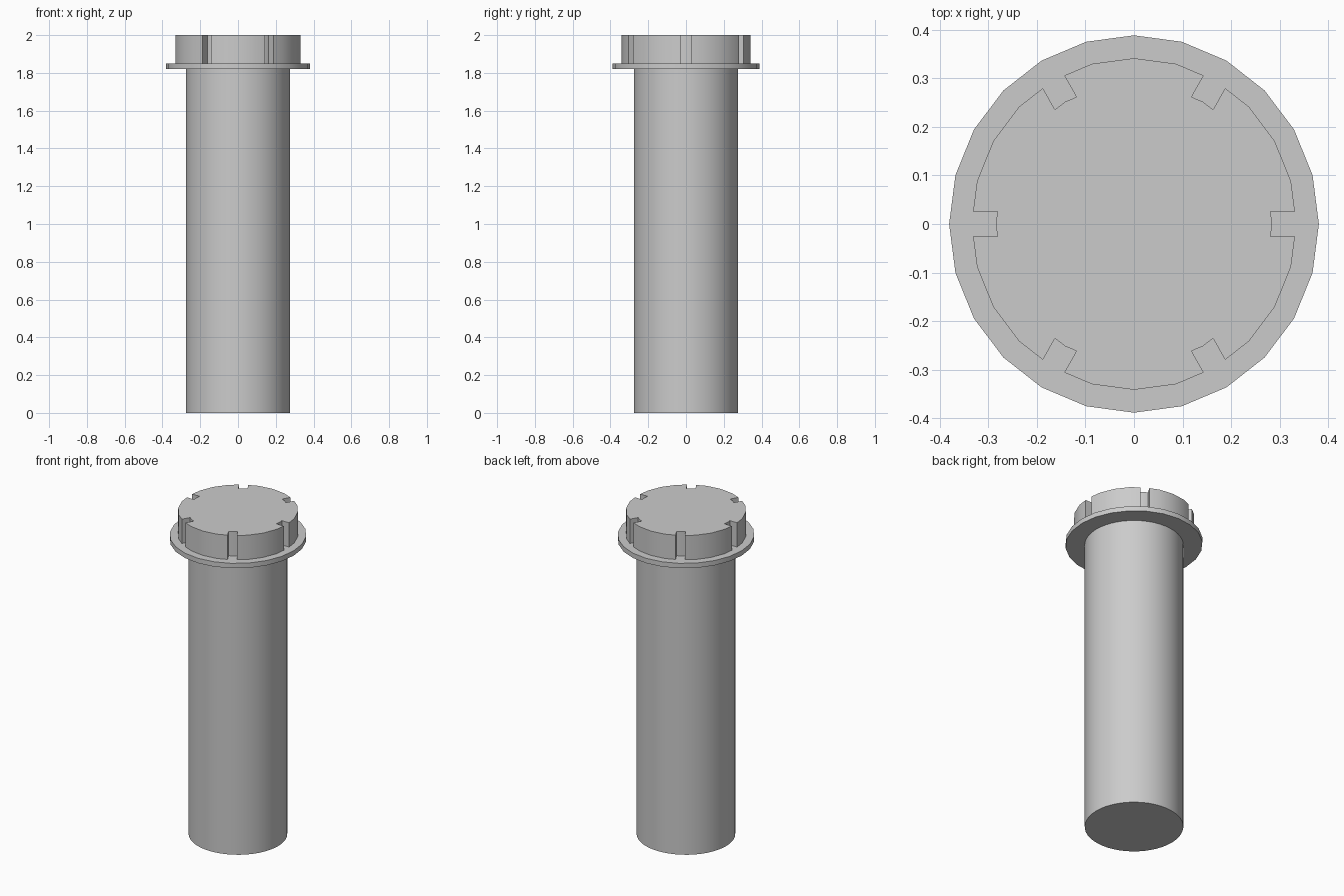
import bpy
import bmesh
from math import cos, sin, tan, pi, radians
from mathutils import Vector, Matrix

if "Cube" in bpy.data.objects:
    bpy.data.objects.remove(bpy.data.objects["Cube"], do_unlink=True)

grey = bpy.data.materials.new("plain grey")
grey.use_nodes = True
colour = (0.6, 0.6, 0.6, 1)
grey.diffuse_color = colour
grey.node_tree.nodes["Principled BSDF"].inputs["Base Color"].default_value = colour

SQUASH = 0.98  # the head is slightly narrower in x


def ring(radius, sides):
    return [(radius * cos(2 * pi * i / sides), radius * sin(2 * pi * i / sides))
            for i in range(sides)]


def slotted_ring(radius, floor_radius, half_width, slots=6):
    """Round outline of 24 sides with radial slots cut into the rim."""
    drop = half_width * tan(radians(7.5))
    outer, inner = radius - drop, floor_radius - drop
    sector = [(outer, -half_width), (inner, -half_width), (floor_radius, 0),
              (inner, half_width), (outer, half_width)]
    sector += [(radius * cos(radians(a)), radius * sin(radians(a))) for a in (15, 30, 45)]
    points = []
    for k in range(slots):
        turn = Matrix.Rotation(2 * pi * k / slots, 2)
        points += [tuple(turn @ Vector(p)) for p in sector]
    return points


def extrude(name, outline, bottom, top, x_scale=1.0):
    bm = bmesh.new()
    face = bm.faces.new([bm.verts.new((x * x_scale, y, bottom)) for x, y in outline])
    raised = bmesh.ops.extrude_face_region(bm, geom=[face], use_keep_orig=True)["geom"]
    verts = [g for g in raised if isinstance(g, bmesh.types.BMVert)]
    bmesh.ops.translate(bm, verts=verts, vec=(0, 0, top - bottom))
    bmesh.ops.recalc_face_normals(bm, faces=bm.faces)
    mesh = bpy.data.meshes.new(name)
    bm.to_mesh(mesh)
    bm.free()
    mesh.materials.append(grey)
    obj = bpy.data.objects.new(name, mesh)
    bpy.context.collection.objects.link(obj)
    bpy.ops.object.select_all(action="DESELECT")
    obj.select_set(True)
    bpy.context.view_layer.objects.active = obj
    bpy.ops.object.shade_smooth_by_angle(angle=radians(30))
    return obj


# Long round shaft, thin collar and slotted cap
extrude("shaft", ring(0.276, 48), 0, 1.82)
extrude("collar", ring(0.388, 24), 1.82, 1.85, SQUASH)
extrude("slotted_cap", slotted_ring(0.341, 0.29, 0.026), 1.85, 2.0, SQUASH)
